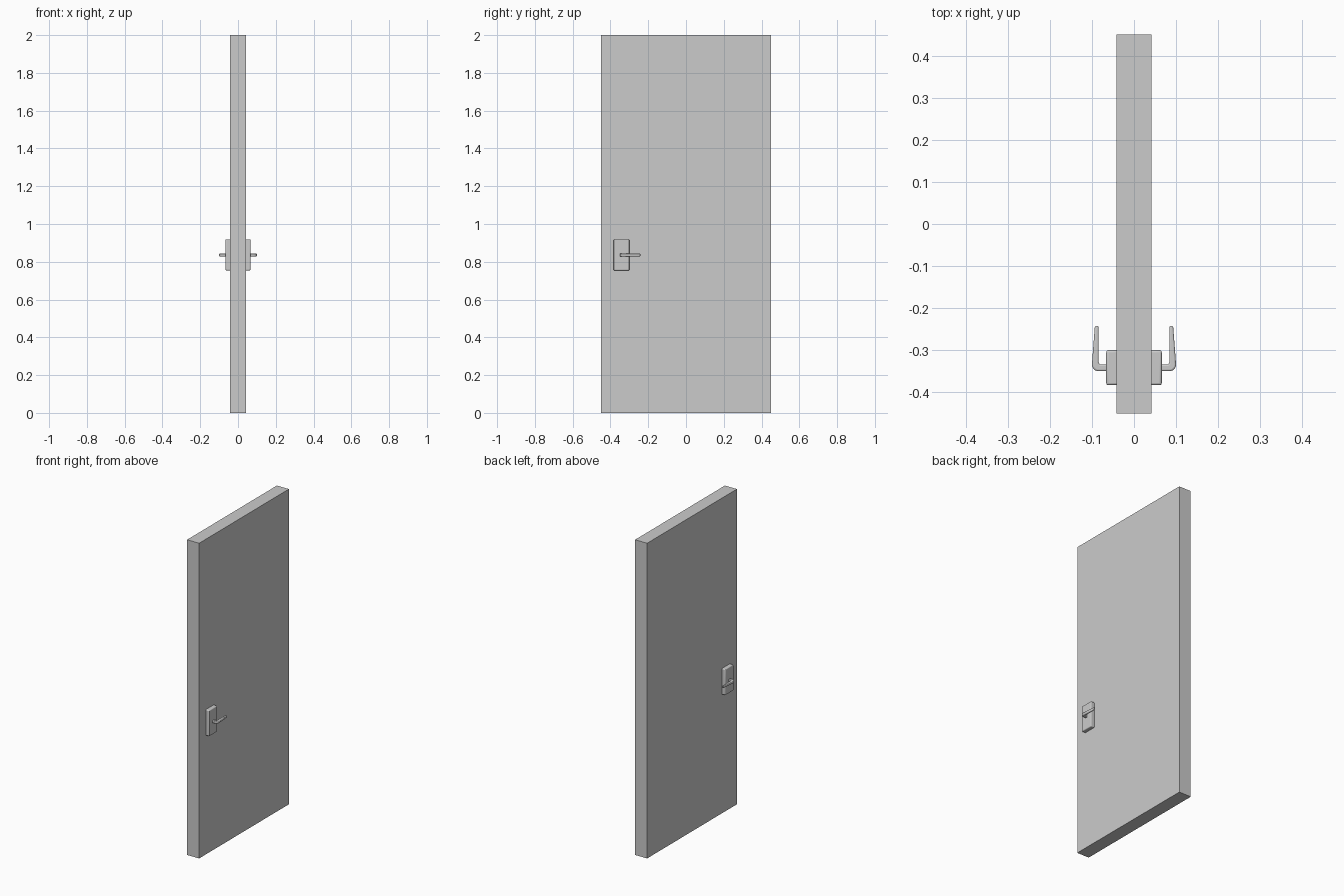
import bpy, bmesh, math
from mathutils import Vector

cube = bpy.data.objects.get("Cube")
if cube:
    bpy.data.objects.remove(cube, do_unlink=True)

grey = bpy.data.materials.new("plain grey")
grey.use_nodes = True
GREY = (0.6, 0.6, 0.6, 1)
grey.diffuse_color = GREY
grey.node_tree.nodes["Principled BSDF"].inputs["Base Color"].default_value = GREY

HALF_THICK = 0.042
LEVER_Z = 0.836


def finish(name, bm, bevel=0, segments=3):
    """Turn a bmesh into an object, optionally with rounded edges."""
    bmesh.ops.recalc_face_normals(bm, faces=bm.faces)
    mesh = bpy.data.meshes.new(name)
    bm.to_mesh(mesh)
    bm.free()
    mesh.materials.append(grey)
    obj = bpy.data.objects.new(name, mesh)
    bpy.context.collection.objects.link(obj)
    if bevel:
        mod = obj.modifiers.new("rounded edges", "BEVEL")
        mod.width = bevel
        mod.segments = segments
        mod.limit_method = "ANGLE"
        mod.angle_limit = math.radians(40)
        bpy.ops.object.select_all(action="DESELECT")
        obj.select_set(True)
        bpy.context.view_layer.objects.active = obj
        bpy.ops.object.shade_smooth_by_angle(angle=math.radians(40))
    return obj


def box(name, low, high, bevel=0):
    low, high = Vector(low), Vector(high)
    bm = bmesh.new()
    bmesh.ops.create_cube(bm, size=1)
    for v in bm.verts:
        v.co = (low + high) / 2 + v.co * (high - low)
    return finish(name, bm, bevel)


def arc(cx, cy, radius, start, end, steps=6):
    angles = [math.radians(start + (end - start) * i / steps) for i in range(steps + 1)]
    return [(cx + radius * math.cos(a), cy + radius * math.sin(a)) for a in angles]


def lever(name, side):
    """Bent, tapering handle: a plan outline extruded upwards."""
    outline = [(0.06, -0.350)]
    outline += arc(0.084, -0.334, 0.016, -90, 0)        # outer bend
    outline += [(0.093, -0.242), (0.084, -0.242)]       # tip
    outline += arc(0.078, -0.328, 0.006, 0, -90, 4)     # inner bend
    outline += [(0.06, -0.334)]
    bm = bmesh.new()
    face = bm.faces.new([bm.verts.new((side * x, y, LEVER_Z - 0.008)) for x, y in outline])
    result = bmesh.ops.extrude_face_region(bm, geom=[face])
    top = [g for g in result["geom"] if isinstance(g, bmesh.types.BMVert)]
    bmesh.ops.translate(bm, verts=top, vec=(0, 0, 0.016))
    return finish(name, bm, 0.004)


# Door slab
box("door_panel", (-HALF_THICK, -0.45, 0), (HALF_THICK, 0.45, 2))

# Backplate and lever on each face
for label, side in (("left", 1), ("right", -1)):
    inner, outer = sorted((side * (HALF_THICK - 0.006), side * 0.066))
    box(label + "_backplate", (inner, -0.383, 0.754), (outer, -0.300, 0.919), 0.005)
    lever(label + "_lever", side)
